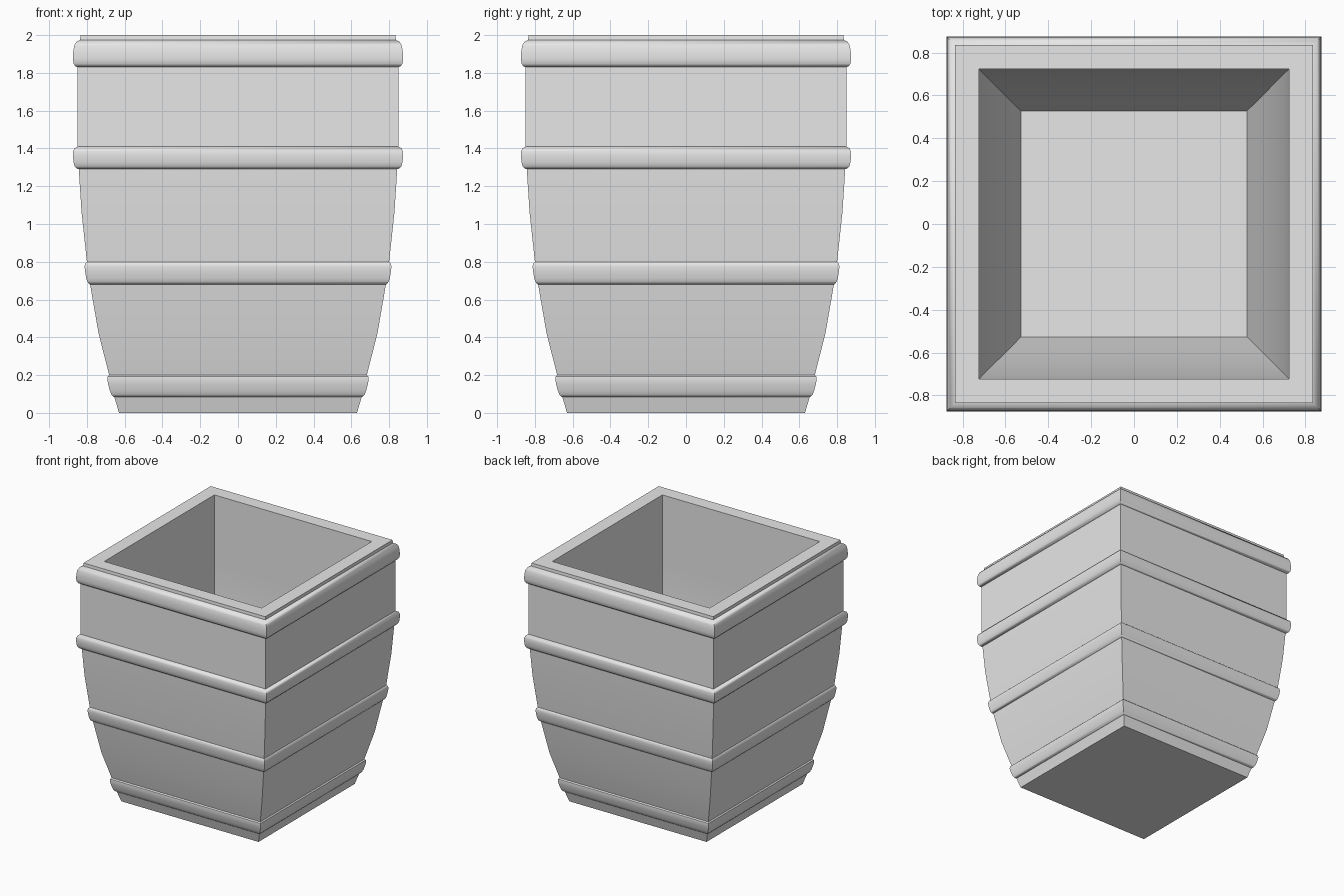
import bpy
import bmesh
import math

cube = bpy.data.objects.get("Cube")
if cube:
    bpy.data.objects.remove(cube, do_unlink=True)

stone = bpy.data.materials.new("grey_stone")
stone.use_nodes = True
GREY = (0.8, 0.8, 0.8, 1)
stone.diffuse_color = GREY
stone.node_tree.nodes["Principled BSDF"].inputs["Base Color"].default_value = GREY

# Curved wall as (height, half width)
WALL = [(0, 0.63), (0.085, 0.655), (0.2, 0.682), (0.42, 0.738), (0.68, 0.783),
        (0.8, 0.80), (1.06, 0.828), (1.29, 0.843), (1.41, 0.849), (1.83, 0.849),
        (1.975, 0.836), (2, 0.834)]
# Raised bands as (bottom, top, depth)
BANDS = [(0.083, 0.2, 0.016), (0.68, 0.8, 0.016), (1.29, 1.41, 0.026), (1.83, 1.975, 0.029)]
THICKNESS = 0.112
FLOOR_Z = 0.08


def half_width(z):
    for (z0, w0), (z1, w1) in zip(WALL, WALL[1:]):
        if z <= z1:
            return w0 + (w1 - w0) * (z - z0) / (z1 - z0)
    return WALL[-1][1]


def band_points(bottom, top, depth):
    # Rounded moulding: quick curve at both edges, nearly flat between
    steps = [(0, 0), (0.03, 0.4), (0.13, 0.8), (0.3, 1), (0.55, 1.05),
             (0.78, 1), (0.93, 0.65), (1, 0)]
    return [(bottom + t * (top - bottom), half_width(bottom + t * (top - bottom)) + d * depth)
            for t, d in steps]


def square_loft(name, profile):
    bm = bmesh.new()
    rings = [[bm.verts.new((sx * w, sy * w, z)) for sx, sy in ((-1, -1), (1, -1), (1, 1), (-1, 1))]
             for z, w in profile]
    for low, high in zip(rings, rings[1:]):
        for i in range(4):
            j = (i + 1) % 4
            bm.faces.new((low[i], low[j], high[j], high[i]))
    # Underside and inner floor
    bm.faces.new(rings[0][::-1])
    bm.faces.new(rings[-1])
    bmesh.ops.recalc_face_normals(bm, faces=bm.faces)
    mesh = bpy.data.meshes.new(name)
    bm.to_mesh(mesh)
    bm.free()
    mesh.materials.append(stone)
    obj = bpy.data.objects.new(name, mesh)
    bpy.context.collection.objects.link(obj)
    bpy.ops.object.select_all(action='DESELECT')
    obj.select_set(True)
    bpy.context.view_layer.objects.active = obj
    bpy.ops.object.shade_smooth_by_angle(angle=math.radians(40))
    return obj


# Outside: wall points, with each band replacing the wall it covers
outside = [p for p in WALL if not any(b - 0.01 <= p[0] <= t + 0.01 for b, t, _ in BANDS)]
for band in BANDS:
    outside += band_points(*band)
outside.sort()

# Inside: same curve set in by the wall thickness, from rim down to floor
heights = [2, 1.6, 1.41, 1.29, 1.06, 0.8, 0.68, 0.42, 0.2, FLOOR_Z]
inside = [(z, min(half_width(z) - THICKNESS, 0.725) - 0.015 * (2 - z) / 2) for z in heights]

square_loft("planter_pot", outside + inside)
